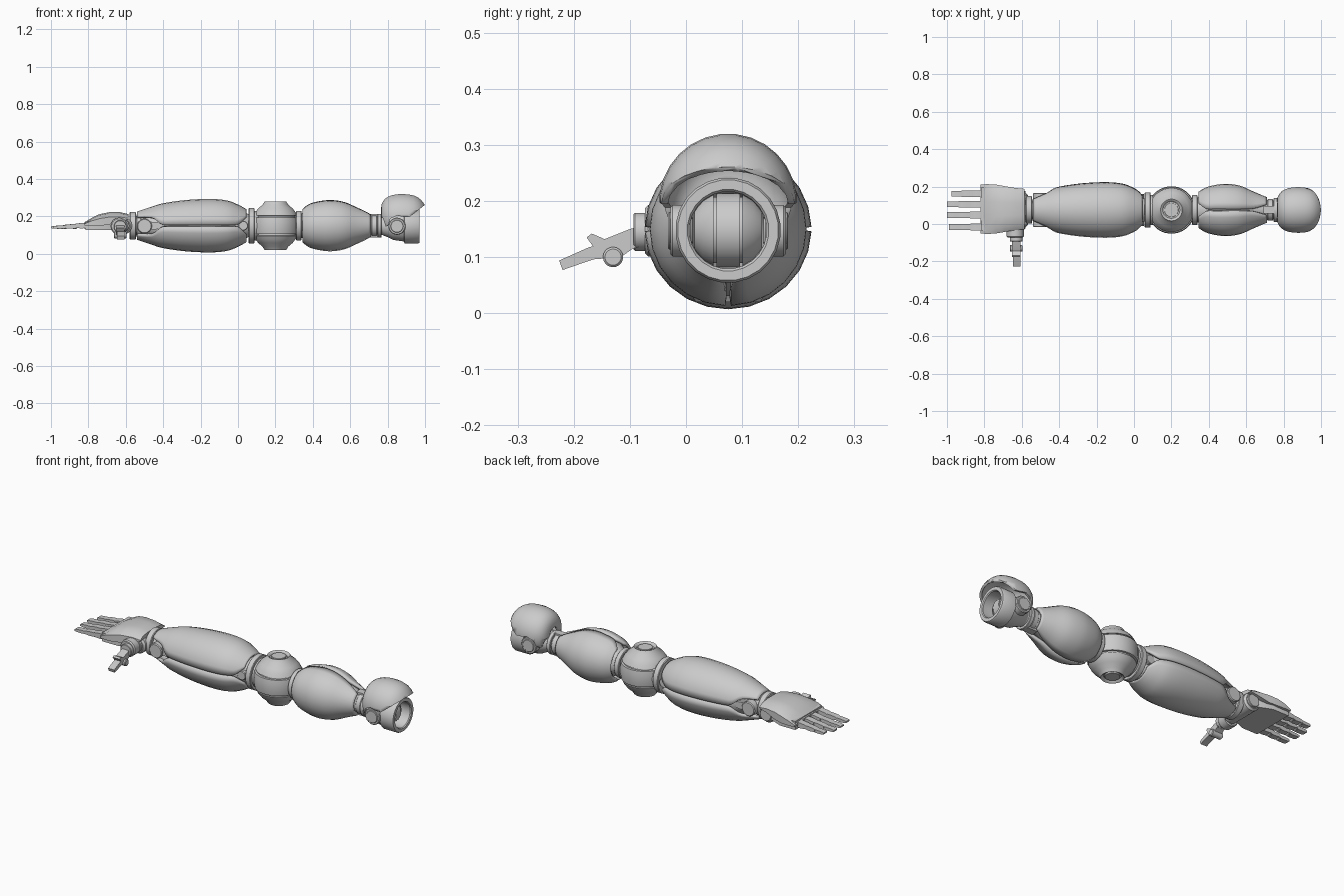
import bpy, bmesh, math
from mathutils import Vector, Matrix

old = bpy.data.objects.get("Cube")
if old:
    bpy.data.objects.remove(old, do_unlink=True)

CY, CZ = 0.075, 0.15          # arm axis
GREY = bpy.data.materials.new("plain_grey")
GREY.use_nodes = True
GREY.diffuse_color = (0.6, 0.6, 0.6, 1)
GREY.node_tree.nodes["Principled BSDF"].inputs["Base Color"].default_value = (0.6, 0.6, 0.6, 1)


def finish(name, bm, angle=35):
    bmesh.ops.recalc_face_normals(bm, faces=bm.faces)
    mesh = bpy.data.meshes.new(name)
    bm.to_mesh(mesh)
    bm.free()
    mesh.materials.append(GREY)
    ob = bpy.data.objects.new(name, mesh)
    bpy.context.collection.objects.link(ob)
    bpy.ops.object.select_all(action='DESELECT')
    ob.select_set(True)
    bpy.context.view_layer.objects.active = ob
    bpy.ops.object.shade_smooth_by_angle(angle=math.radians(angle))
    return ob


def loft(name, rings, closed=True, caps=True, angle=35):
    """Skin a list of equal-length point rings."""
    bm = bmesh.new()
    vs = [[bm.verts.new(p) for p in ring] for ring in rings]
    n = len(vs[0])
    for a, b in zip(vs, vs[1:]):
        for i in range(n if closed else n - 1):
            j = (i + 1) % n
            bm.faces.new((a[i], a[j], b[j], b[i]))
    if caps:
        bm.faces.new(vs[0])
        bm.faces.new(vs[-1])
    return finish(name, bm, angle)


def lathe(name, axis, centre, profile, n=24, caps=True):
    """Turn (distance along axis, radius) points about the given axis."""
    k = "XYZ".index(axis)
    rings = []
    for t, r in profile:
        ring = []
        for i in range(n):
            a = math.tau * (i + 0.5) / n
            p = [0, 0, 0]
            p[k], p[(k + 1) % 3], p[(k + 2) % 3] = t, r * math.cos(a), r * math.sin(a)
            ring.append(Vector(p) + Vector(centre))
        rings.append(ring)
    return loft(name, rings, caps=caps)


def disc(name, axis, centre, r, half):
    """Chamfered short cylinder."""
    c = min(half, r) * 0.2
    return lathe(name, axis, centre, [(-half, r - c), (-half + c, r), (half - c, r), (half, r - c)])


def prism(name, pts, origin, u, v, w, half):
    """Extrude a 2D outline lying in the u, v plane along w."""
    o, u, v, w = map(Vector, (origin, u, v, w))
    return loft(name, [[o + u * a + v * b + w * s for a, b in pts] for s in (-half, half)], angle=25)


def modify(ob, kind, **props):
    m = ob.modifiers.new(kind.lower(), kind)
    for key, val in props.items():
        setattr(m, key, val)
    return m


def smooth_profile(stations, steps=4):
    """Catmull-Rom through the stations."""
    out = []
    s = [stations[0]] + stations + [stations[-1]]
    for p0, p1, p2, p3 in zip(s, s[1:], s[2:], s[3:]):
        for k in range(steps):
            t = k / steps
            out.append([0.5 * (2 * b + (c - a) * t + (2 * a - 5 * b + 4 * c - d) * t * t
                               + (3 * b - a - 3 * c + d) * t ** 3)
                        for a, b, c, d in zip(p0, p1, p2, p3)])
    return out + [list(stations[-1])]


def half_shells(names, turn, stations, yscale=1.0):
    """Two facing shells; stations are (x, radius, half gap)."""
    for name, side in zip(names, (0, math.pi)):
        rings = []
        for x, r, g in smooth_profile(stations):
            a0 = math.asin(min(0.95, max(g, 0.004) / r))
            ring = []
            for i in range(13):
                a = a0 + (math.pi - 2 * a0) * i / 12 + turn + side
                ring.append((x, CY + yscale * r * math.cos(a), CZ + r * math.sin(a)))
            rings.append(ring)
        ob = loft(name, rings, closed=False, caps=False, angle=40)
        modify(ob, 'SOLIDIFY', thickness=0.014, offset=-1)


# Forearm: upper and lower shells round a core
half_shells(("forearm_upper_shell", "forearm_lower_shell"), 0,
            [(-0.54, 0.075, 0.05), (-0.46, 0.102, 0.045), (-0.40, 0.12, 0.005), (-0.28, 0.137, 0.004),
             (-0.15, 0.143, 0.004), (-0.06, 0.135, 0.004), (0.0, 0.113, 0.006), (0.045, 0.088, 0.045)], 1.04)
lathe("forearm_core", 'X', (0, CY, CZ),
      [(-0.56, 0.05), (-0.46, 0.06), (-0.38, 0.095), (-0.15, 0.125), (-0.02, 0.095), (0.06, 0.06)])

# Upper arm: front and back shells round a core
half_shells(("upper_arm_back_shell", "upper_arm_front_shell"), -math.pi / 2,
            [(0.345, 0.095, 0.035), (0.385, 0.118, 0.007), (0.44, 0.132, 0.006), (0.50, 0.137, 0.005),
             (0.57, 0.126, 0.005), (0.64, 0.096, 0.008), (0.71, 0.067, 0.03)], 1.02)
lathe("upper_arm_core", 'X', (0, CY, CZ),
      [(0.30, 0.06), (0.36, 0.07), (0.42, 0.11), (0.50, 0.12), (0.60, 0.095), (0.68, 0.055), (0.78, 0.05)])

# Elbow: grooved ball with sunken caps on top and bottom
R = 0.132
cap = [(0.118, 0.0005), (0.118, 0.045), (0.126, 0.05), (0.13, 0.058)]
upper = cap + [(z, math.sqrt(R * R - z * z) * 0.96 + 0.002) for z in (0.112, 0.092, 0.072, 0.054)]
upper += [(0.053, 0.112), (0.045, 0.112), (0.044, 0.123), (0.02, 0.127)]
lathe("elbow_ball", 'Z', (0.2, CY, CZ), upper + [(-z, r) for z, r in reversed(upper)], 32)
for z in (0.12, -0.12):
    disc("elbow_cap", 'Z', (0.2, CY, CZ + z), 0.038, 0.006)

# Collars along the axis
for name, x, r, half in (("elbow_collar", 0.073, 0.095, 0.016), ("elbow_inner_collar", 0.1, 0.08, 0.02),
                         ("elbow_neck", 0.325, 0.08, 0.014), ("upper_arm_collar", 0.728, 0.058, 0.015),
                         ("shoulder_collar", 0.757, 0.064, 0.011), ("wrist_collar", -0.562, 0.074, 0.017),
                         ("wrist_inner_collar", -0.53, 0.062, 0.012)):
    disc(name, 'X', (x, CY, CZ), r, half)

# Side pivots and link blocks
for s in (-1, 1):
    disc("wrist_side_pivot", 'Y', (-0.5, CY + s * 0.07, CZ - 0.002), 0.04, 0.022)
    disc("forearm_elbow_pivot", 'Y', (0.028, CY + s * 0.07, CZ), 0.026, 0.016)
    prism("wrist_side_link", [(-0.05, -0.025), (0.05, -0.018), (0.05, 0.018), (-0.05, 0.025)],
          (-0.47, CY + s * 0.068, CZ), (1, 0, 0), (0, 0, 1), (0, 1, 0), 0.014)
    prism("upper_arm_link", [(-0.03, -0.02), (0.03, -0.02), (0.03, 0.02), (-0.03, 0.02)],
          (0.722, CY, CZ + s * 0.054), (1, 0, 0), (0, 1, 0), (0, 0, 1), 0.009)
    disc("shoulder_side_pivot", 'Y', (0.85, CY + s * 0.083, CZ - 0.003), 0.046, 0.02)
    disc("shoulder_pivot_cap", 'Y', (0.85, CY + s * 0.095, CZ - 0.003), 0.034, 0.012)

# Shoulder socket with a grooved ball inside
lathe("shoulder_socket", 'X', (0, CY, 0.148),
      [(0.775, 0.05), (0.80, 0.06), (0.83, 0.075), (0.888, 0.083), (0.89, 0.094), (0.964, 0.094), (0.97, 0.09),
       (0.97, 0.073), (0.965, 0.069), (0.89, 0.069), (0.84, 0.06)])
half_ball = [(0.06, 0.035), (0.045, 0.053), (0.026, 0.064), (0.026, 0.059), (0.021, 0.059), (0.021, 0.066)]
lathe("shoulder_ball", 'Y', (0.875, CY, 0.148), half_ball + [(-y, r) for y, r in reversed(half_ball)], 32)

# Shoulder cover: rounded shell, trimmed along its lower edge
cover = lathe("shoulder_cover", 'X', (0, CY, 0.197),
              smooth_profile([(0.765, 0.035), (0.768, 0.068), (0.787, 0.098), (0.825, 0.117), (0.88, 0.123),
                              (0.94, 0.115), (0.978, 0.092), (1.0, 0.062)], 2), 28, caps=False)
cutter = prism("cover_cutter", [(1.1, 0.334), (0.998, 0.26), (0.915, 0.195), (0.885, 0.197), (0.85, 0.204),
                                (0.815, 0.188), (0.802, 0.15), (0.79, 0.145), (0.775, 0.19), (0.7, 0.21),
                                (0.7, 0.0), (1.1, 0.0)],
               (0, CY, 0), (1, 0, 0), (0, 0, 1), (0, 1, 0), 0.4)
cutter.hide_render = True
cutter.hide_set(True)
cutter.display_type = 'WIRE'
modify(cover, 'SOLIDIFY', thickness=0.012, offset=-1)
modify(cover, 'BOOLEAN', operation='DIFFERENCE', object=cutter, solver='EXACT')

# Hand: domed back plate over a palm block; stations are (x, half width, side z, top z, bottom z)
back = []
for x, w, zs, zt, zb in ((-0.82, 0.131, 0.160, 0.168, 0.150), (-0.785, 0.133, 0.175, 0.190, 0.150),
                         (-0.74, 0.131, 0.188, 0.212, 0.150), (-0.69, 0.122, 0.196, 0.222, 0.155),
                         (-0.63, 0.112, 0.196, 0.222, 0.175), (-0.585, 0.108, 0.190, 0.212, 0.185)):
    back.append([(x, 0.08 + w * a, z) for a, z in
                 ((-1, zb), (-1, zs), (-0.75, zt - 0.006), (-0.3, zt), (0.3, zt),
                  (0.75, zt - 0.006), (1, zs), (1, zb))])
loft("hand_back", back)
prism("palm", [(-0.815, -0.118), (-0.815, 0.118), (-0.72, 0.118), (-0.64, 0.085), (-0.58, 0.06), (-0.58, -0.06),
               (-0.64, -0.085), (-0.72, -0.118)],
      (0, 0.08, 0.152), (1, 0, 0), (0, 1, 0), (0, 0, 1), 0.024)
disc("wrist_barrel", 'Y', (-0.615, CY, CZ), 0.048, 0.09)
for s in (-1, 1):
    disc("wrist_barrel_cap", 'Y', (-0.615, CY + s * 0.092, CZ), 0.034, 0.01)

# Fingers: three tapering segments with knuckle pins
for y, tip in ((0.162, -0.975), (0.106, -1.0), (0.048, -1.0), (-0.016, -0.99)):
    step = (tip + 0.815) / 3
    for k in range(3):
        x0, z0 = -0.815 + step * k, 0.15 - 0.004 * k
        h, w = 0.015 - 0.003 * k, 0.018 - 0.0015 * k
        prism("finger_segment", [(0.004, -h * 0.7), (step * 0.3, -h), (step * 0.86, -h * 0.8), (step, -h * 0.5),
                                 (step, h * 0.4), (step * 0.86, h * 0.7), (step * 0.3, h), (0.004, h)],
              (x0, y, z0), (1, 0, 0), (0, 0, 1), (0, 1, 0), w)
        disc("finger_knuckle", 'Y', (x0, y, z0 - 0.002), h * 0.95, w * 0.75)

# Thumb: round base, angled middle link, pin and tip
disc("thumb_base", 'Y', (-0.635, -0.045, 0.147), 0.046, 0.028)
disc("thumb_base_cap", 'Y', (-0.63, -0.08, 0.145), 0.034, 0.014)
side = ((0, 1, 0), (0, 0, 1), (1, 0, 0))
prism("thumb_middle", [(-0.08, 0.155), (-0.10, 0.150), (-0.145, 0.132), (-0.168, 0.142), (-0.177, 0.135),
                       (-0.158, 0.108), (-0.13, 0.09), (-0.095, 0.115), (-0.08, 0.12)],
      (-0.63, 0, 0), *side, 0.022)
disc("thumb_pin", 'X', (-0.63, -0.13, 0.1), 0.018, 0.034)
prism("thumb_tip", [(-0.145, 0.122), (-0.172, 0.118), (-0.226, 0.094), (-0.22, 0.077), (-0.165, 0.096),
                    (-0.14, 0.098)], (-0.627, 0, 0), *side, 0.019)
